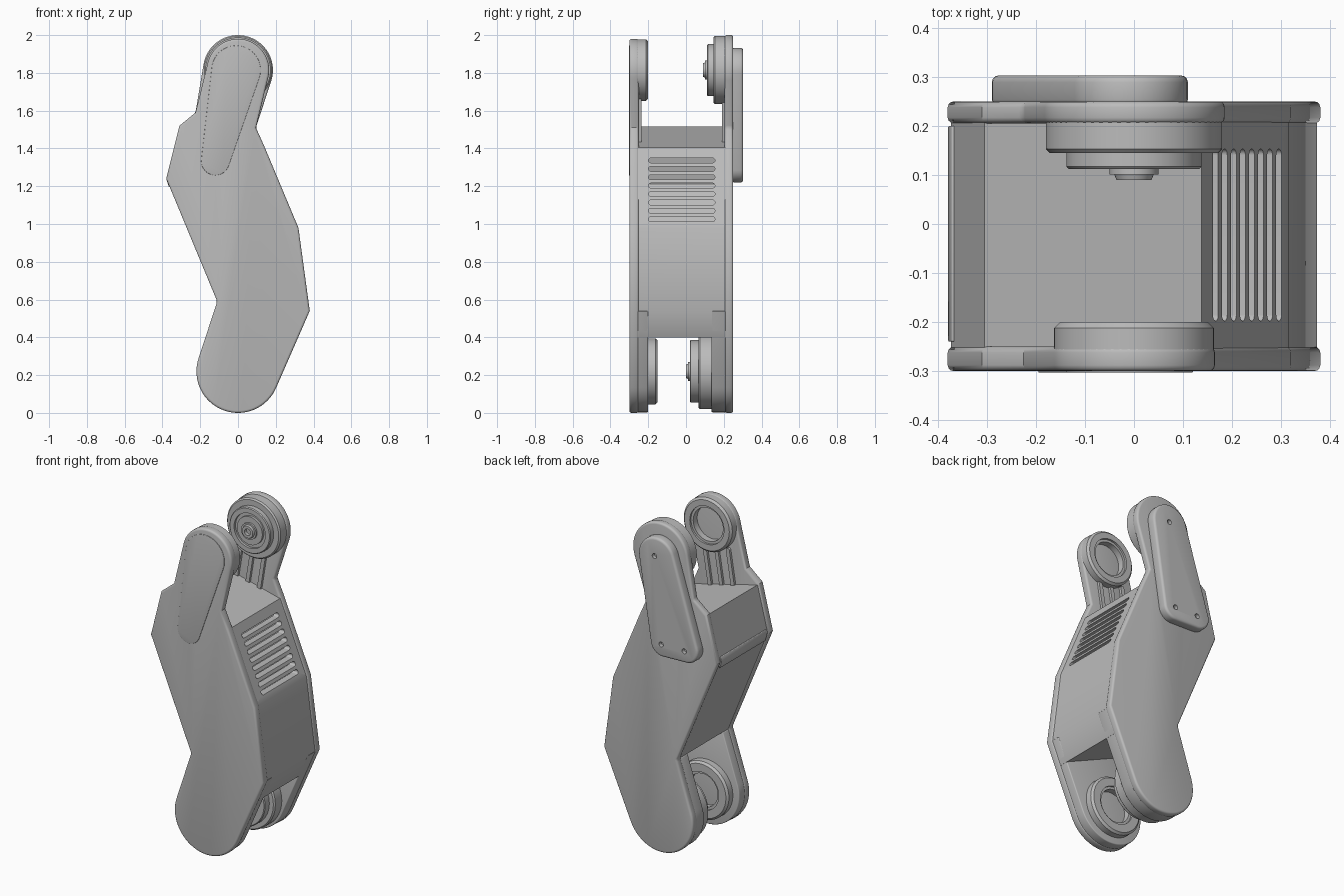
import bpy, bmesh, math
from mathutils import Vector, Matrix
from mathutils.geometry import convex_hull_2d

if "Cube" in bpy.data.objects:
    bpy.data.objects.remove(bpy.data.objects["Cube"], do_unlink=True)

grey = bpy.data.materials.new("plain grey")
grey.use_nodes = True
grey.diffuse_color = (0.5, 0.5, 0.5, 1)
grey.node_tree.nodes["Principled BSDF"].inputs["Base Color"].default_value = (0.5, 0.5, 0.5, 1)


def activate(ob):
    bpy.ops.object.select_all(action="DESELECT")
    ob.select_set(True)
    bpy.context.view_layer.objects.active = ob


def finish(name, bm):
    bmesh.ops.recalc_face_normals(bm, faces=bm.faces)
    mesh = bpy.data.meshes.new(name)
    bm.to_mesh(mesh)
    bm.free()
    mesh.materials.append(grey)
    ob = bpy.data.objects.new(name, mesh)
    bpy.context.collection.objects.link(ob)
    return ob


def smooth(ob):
    activate(ob)
    bpy.ops.object.shade_smooth_by_angle(angle=math.radians(32))
    return ob


def arc(x, z, r, start, end, n=32):
    angles = [math.radians(start + (end - start) * i / n) for i in range(n + 1)]
    return [(x + r * math.cos(a), z + r * math.sin(a)) for a in angles]


def hull(*circles):
    """Outline wrapped around circles given as (x, z, radius)."""
    pts = [p for c in circles for p in arc(*c, 0, 360)[:-1]]
    return [pts[i] for i in convex_hull_2d([Vector(p) for p in pts])]


def prism(name, outlines, y0, y1, bevel=0, turn=0):
    """Extrude x-z outlines along y."""
    bm = bmesh.new()
    for outline in outlines:
        face = bm.faces.new([bm.verts.new((x, y0, z)) for x, z in outline])
        ext = bmesh.ops.extrude_face_region(bm, geom=[face])
        moved = [v for v in ext["geom"] if isinstance(v, bmesh.types.BMVert)]
        bmesh.ops.translate(bm, verts=moved, vec=(0, y1 - y0, 0))
    bmesh.ops.rotate(bm, verts=bm.verts, matrix=Matrix.Rotation(turn, 3, "Z"))
    ob = finish(name, bm)
    if bevel:
        activate(ob)
        mod = ob.modifiers.new("bevel", "BEVEL")
        mod.width, mod.segments = bevel, 3
        mod.limit_method, mod.angle_limit = "ANGLE", math.radians(40)
        bpy.ops.object.modifier_apply(modifier="bevel")
    return smooth(ob)


def lathe(name, z, profile):
    """Spin a (radius, y) profile around a y axis at height z."""
    bm = bmesh.new()
    verts = [bm.verts.new((r, y, z)) for r, y in profile]
    edges = [bm.edges.new(pair) for pair in zip(verts, verts[1:])]
    bmesh.ops.spin(bm, geom=verts + edges, cent=(0, 0, z), axis=(0, 1, 0),
                   angle=math.tau, steps=56)
    bmesh.ops.remove_doubles(bm, verts=bm.verts, dist=0.0001)
    return smooth(finish(name, bm))


def cut(ob, cutter):
    mod = ob.modifiers.new("cut", "BOOLEAN")
    mod.operation, mod.solver, mod.object = "DIFFERENCE", "EXACT", cutter
    activate(ob)
    bpy.ops.object.modifier_apply(modifier="cut")
    bpy.data.objects.remove(cutter, do_unlink=True)


FOOT_Z, HEAD_Z = 0.22, 1.815


def side_outline(head_r):
    return (arc(0, FOOT_Z, 0.22, 162, 337)
            + [(0.38, 0.54), (0.32, 0.98), (0.14, 1.41), (0.095, 1.51)]
            + arc(0, HEAD_Z, head_r, -17, 170)
            + [(-0.225, 1.59), (-0.31, 1.52), (-0.38, 1.24), (-0.11, 0.59)])


# side plates
prism("front_plate", [side_outline(0.165)], -0.30, -0.25, 0.012)
prism("back_plate", [side_outline(0.185)], 0.205, 0.25, 0.012)

# hollow central housing with a row of vent slots
housing_outline = [(-0.105, 0.585), (0.315, 0.40), (0.373, 0.54), (0.315, 0.978),
                   (0.138, 1.405), (-0.305, 1.515), (-0.373, 1.24)]
housing = prism("housing", [housing_outline], -0.28, 0.22)
inner = [(0.87 * x, 0.96 + 0.9 * (z - 0.96)) for x, z in housing_outline]
cut(housing, prism("cavity", [inner], -0.24, 0.19))
slots = [hull((-0.185, z, 0.013), (0.14, z, 0.013))
         for z in [1.025 + 0.0445 * i for i in range(8)]]
cut(housing, prism("slot_cutter", slots, -0.45, -0.10, turn=math.pi / 2))
smooth(housing)

# ledge along the rear corner
prism("rear_ledge", [[(-0.365, 1.195), (-0.379, 1.235), (-0.372, 1.265), (-0.34, 1.265)]],
      -0.24, 0.2, 0.003)

# thick lower fork legs
leg = arc(0, FOOT_Z, 0.217, 162, 337) + [(0.375, 0.54), (-0.107, 0.585)]
prism("front_leg", [leg], -0.285, -0.20, 0.006)
prism("back_leg", [leg], 0.135, 0.235, 0.006)


def socket(name, z, r, y0, y1):
    """Raised ring with a stepped recess."""
    lathe(name, z, [(r, y0), (r, y1 - 0.012), (r - 0.012, y1), (0.115, y1),
                    (0.115, y1 - 0.012), (0.1, y1 - 0.012), (0.1, y0 + 0.004), (0, y0 + 0.004)])


def pivot(name, z, r, y, depth, rim_r, rim, hub):
    """Stepped joint disc with a grooved face and a central hub."""
    a, b, c = y - depth, y - depth - rim, y - depth - rim - hub
    lathe(name, z, [(r, y), (r, a + 0.008), (r - 0.008, a), (rim_r, a),
                    (rim_r, b + 0.005), (rim_r - 0.005, b), (0.105, b),
                    (0.105, b + 0.015), (0.085, b + 0.015), (0.085, b),
                    (0.05, b), (0.05, b - hub / 2), (0.04, b - hub / 2), (0.036, c),
                    (0.02, c), (0.02, c + 0.02), (0, c + 0.02)])


socket("head_socket", HEAD_Z, 0.163, -0.26, -0.20)
socket("foot_socket", FOOT_Z, 0.175, -0.21, -0.15)
pivot("head_pivot", HEAD_Z, 0.18, 0.21, 0.065, 0.138, 0.033, 0.022)
pivot("foot_pivot", FOOT_Z, 0.2, 0.14, 0.075, 0.165, 0.045, 0.02)

# stiffening ribs inside the upper arms
ribs = [hull((x, 1.40, 0.012), (x + 0.045, 1.68, 0.012)) for x in (-0.16, -0.08, 0.0)]
prism("front_arm_ribs", ribs, -0.255, -0.235)
prism("back_arm_ribs", ribs, 0.19, 0.21)

# raised oval panel on the front
prism("front_panel", [hull((-0.01, 1.815, 0.13), (-0.12, 1.333, 0.075))], -0.303, -0.295, 0.002)

# outer joint cover on the back, with screw holes
cover = prism("back_cover", [hull((-0.01, 1.812, 0.12), (-0.05, 1.30, 0.08),
                                  (-0.21, 1.305, 0.08))], 0.24, 0.303, 0.014)
holes = [hull((x, z, 0.015)) for x, z in ((0, 1.82), (-0.045, 1.295), (-0.2, 1.295))]
cut(cover, prism("hole_cutter", holes, 0.28, 0.35))
smooth(cover)
